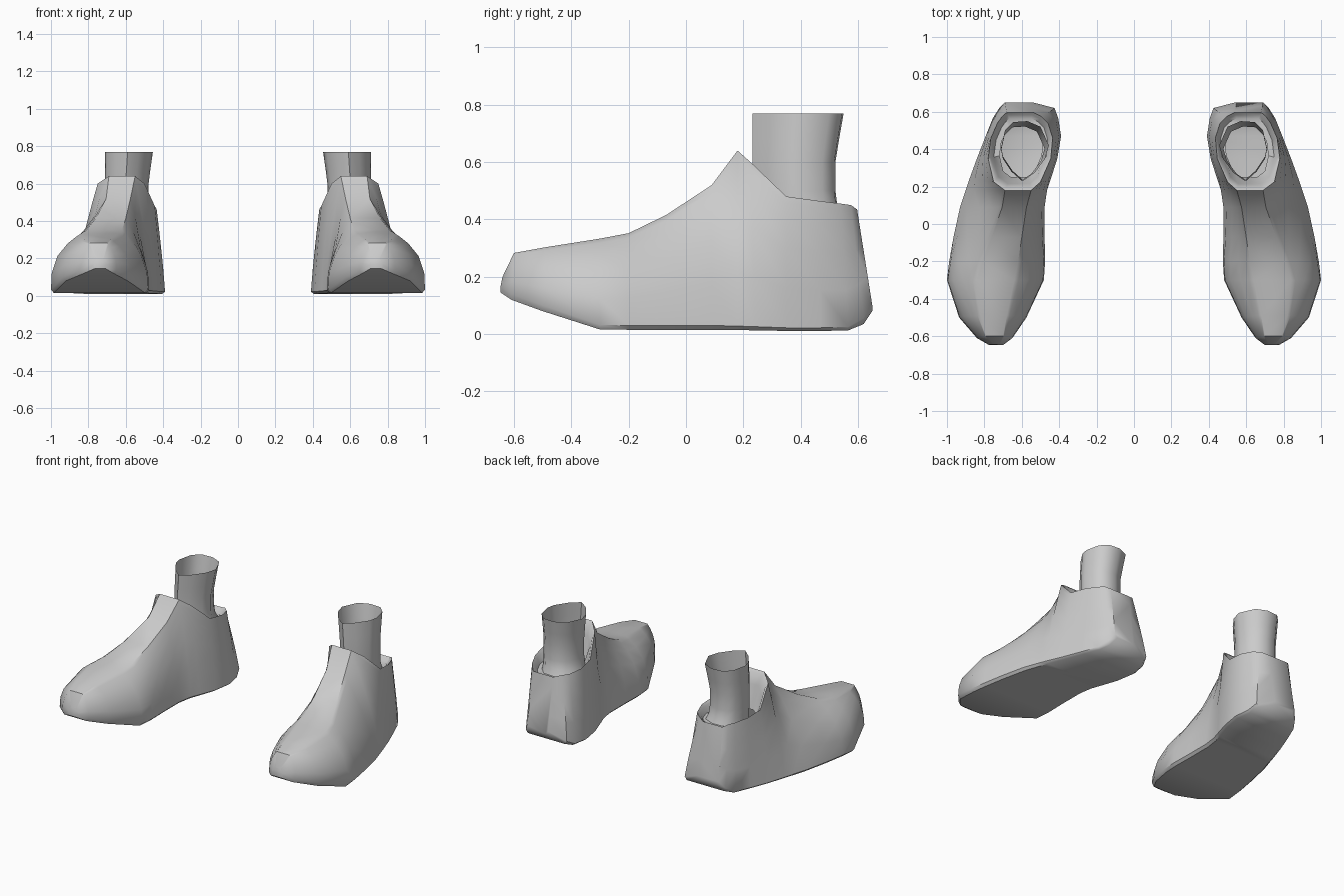
import bpy, bmesh
from mathutils import Vector

if "Cube" in bpy.data.objects:
    bpy.data.objects.remove(bpy.data.objects["Cube"])

# Shoe stations from toe to heel:
# y low, y top, inner x, outer x, edge z, top z, inner top x, outer top x, wall curve
STATIONS = [
    (-.647, -.64, .70, .775, .165, .20, .72, .755, 2),
    (-.61, -.60, .65, .84, .14, .283, .70, .79, 2.5),
    (-.50, -.49, .575, .935, .10, .303, .68, .82, 3),
    (-.30, -.30, .482, 1.0, .032, .333, .64, .84, 3),
    (-.20, -.20, .475, .988, .030, .352, .62, .81, 2.6),
    (-.07, -.07, .478, .965, .030, .415, .60, .76, 2),
    (.09, .09, .478, .93, .030, .52, .575, .705, 1.5),
    (.18, .18, .465, .90, .028, .64, .55, .69, 1.3),
    (.24, .225, .445, .88, .026, .60, .50, .75, 1.3),
    (.35, .35, .41, .84, .022, .48, .445, .78, 1.2),
    (.47, .46, .39, .793, .022, .465, .435, .765, 1.2),
    (.565, .54, .405, .755, .025, .455, .46, .73, 1.2),
    (.62, .575, .425, .72, .055, .45, .495, .705, 1.2),
    (.65, .597, .54, .69, .10, .435, .54, .68, 1.2),
]
HEIGHTS = [0, .3, .6, .82, .95, 1]
OPEN_FROM = 7   # station where the collar opening starts


def finish(name, bm, angle):
    bmesh.ops.recalc_face_normals(bm, faces=bm.faces)
    me = bpy.data.meshes.new(name)
    bm.to_mesh(me)
    bm.free()
    ob = bpy.data.objects.new(name, me)
    bpy.context.collection.objects.link(ob)
    bpy.ops.object.select_all(action='DESELECT')
    ob.select_set(True)
    bpy.context.view_layer.objects.active = ob
    bpy.ops.object.shade_smooth_by_angle(angle=angle)
    # second foot
    mod = ob.modifiers.new("other_foot", 'MIRROR')
    mod.use_mirror_merge = False


def section(yb, yt, xi, xo, zb, zt, ti, to, p):
    def wall(low, top):
        return [(low + (top - low) * t ** p, yb + (yt - yb) * t, zb + (zt - zb) * t)
                for t in HEIGHTS]
    inset = min(.015, (xo - xi) * .1)
    under = zb - min(.02, zb * .5)
    return ([(xi + inset, yb, under)] + wall(xi, ti)
            + wall(xo, to)[::-1] + [(xo - inset, yb, under)])


# Shoe: lofted sections, left open at the collar
bm = bmesh.new()
rows = [[bm.verts.new(c) for c in section(*s)] for s in STATIONS]
n = len(rows[0])
top = len(HEIGHTS)
for i in range(len(rows) - 1):
    a, b = rows[i], rows[i + 1]
    for j in range(n):
        if j == top and i >= OPEN_FROM:
            continue
        k = (j + 1) % n
        bm.faces.new((a[j], a[k], b[k], b[j]))
bm.faces.new(rows[0])
bm.faces.new(rows[-1][::-1])

# Collar rim rolled inward towards the ankle
centre = Vector((.595, .395, 0))
ring = [r[top] for r in rows[OPEN_FROM:]] + [r[top + 1] for r in rows[:OPEN_FROM - 1:-1]]
for scale, drop in ((.93, .015), (.9, .07), (.8, None)):
    new = []
    for v in ring:
        d = v.co - centre
        z = .41 if drop is None else max(v.co.z - drop, .41)
        new.append(bm.verts.new((centre.x + d.x * scale, centre.y + d.y * scale, z)))
    for j in range(len(ring)):
        k = (j + 1) % len(ring)
        bm.faces.new((ring[j], ring[k], new[k], new[j]))
    ring = new
finish("shoe", bm, .75)

# Ankle: open egg-shaped tube, pointed at the front
EGG = [(.59, .232), (.65, .285), (.70, .36), (.71, .41), (.69, .50), (.645, .545),
       (.57, .55), (.50, .52), (.455, .42), (.475, .35), (.53, .275)]
bm = bmesh.new()
prev = None
for z, s in ((.77, 1), (.68, .95), (.60, .91), (.50, .91), (.45, .93), (.40, 1)):
    ring = [bm.verts.new((.71 + (x - .71) * s, .232 + (y - .232) * s, z)) for x, y in EGG]
    if prev:
        for j in range(len(EGG)):
            k = (j + 1) % len(EGG)
            bm.faces.new((prev[j], prev[k], ring[k], ring[j]))
    prev = ring
finish("ankle", bm, 1.0)
